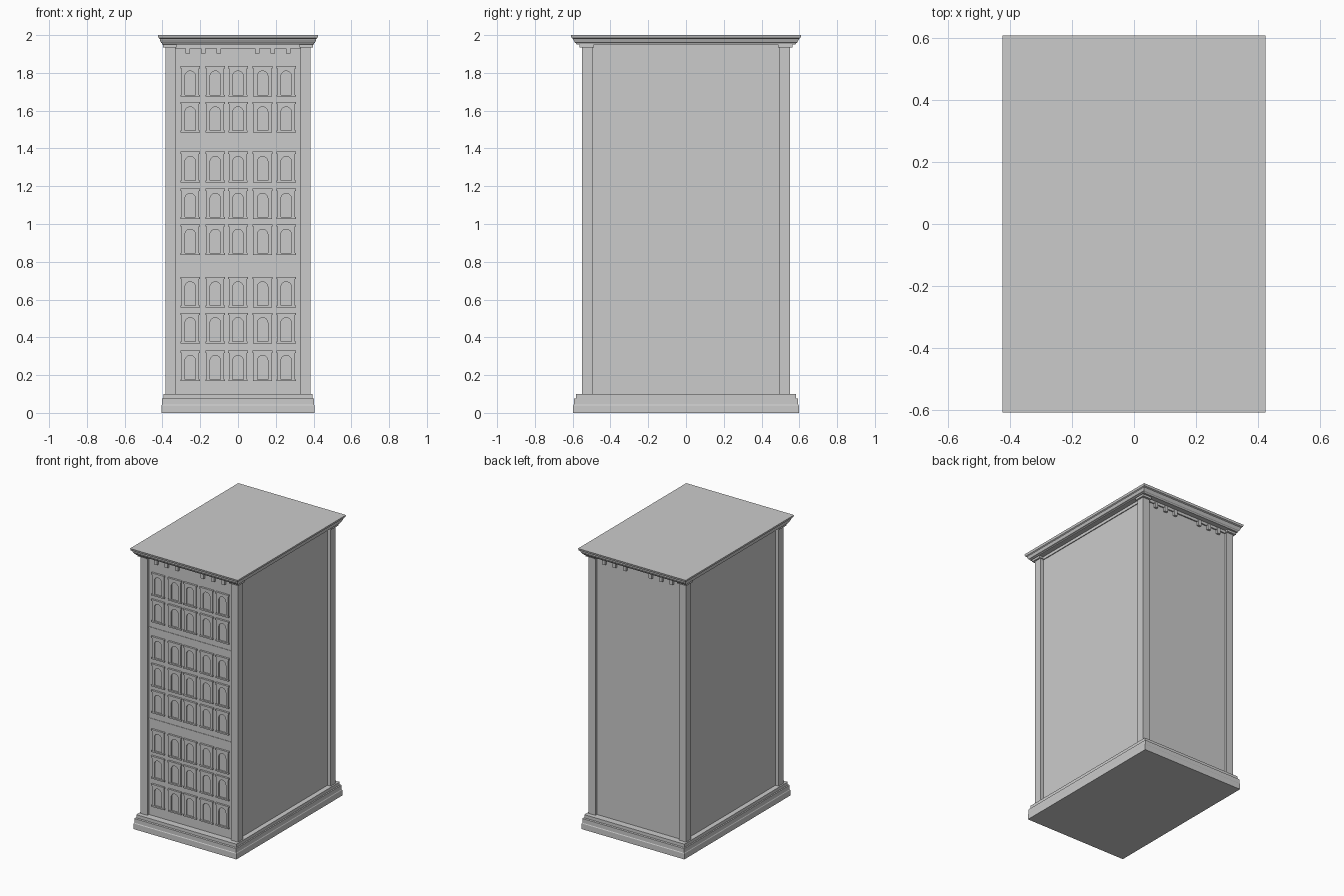
import bpy, bmesh, math

if "Cube" in bpy.data.objects:
    bpy.data.objects.remove(bpy.data.objects["Cube"])


def finish(name, bm):
    bmesh.ops.recalc_face_normals(bm, faces=bm.faces)
    me = bpy.data.meshes.new(name)
    bm.to_mesh(me)
    bm.free()
    ob = bpy.data.objects.new(name, me)
    bpy.context.collection.objects.link(ob)
    return ob


def add_box(bm, x0, x1, y0, y1, z0, z1):
    vs = bmesh.ops.create_cube(bm, size=1)["verts"]
    for v in vs:
        v.co.x = x0 if v.co.x < 0 else x1
        v.co.y = y0 if v.co.y < 0 else y1
        v.co.z = z0 if v.co.z < 0 else z1


def box(name, *dims):
    bm = bmesh.new()
    add_box(bm, *dims)
    return finish(name, bm)


def stack(name, profile):
    """Rectangular moulding lofted through (half x, half y, z) levels."""
    bm = bmesh.new()
    rings = [[bm.verts.new((sx * hx, sy * hy, z))
              for sx, sy in ((-1, -1), (1, -1), (1, 1), (-1, 1))]
             for hx, hy, z in profile]
    for a, b in zip(rings, rings[1:]):
        for i in range(4):
            j = (i + 1) % 4
            bm.faces.new((a[i], a[j], b[j], b[i]))
    bm.faces.new(rings[0][::-1])
    bm.faces.new(rings[-1])
    return finish(name, bm)


WALL_X, WALL_Y = 0.36, 0.533

# Stepped plinth, main block and cornice
stack("plinth", [(0.405, 0.597, 0), (0.405, 0.597, 0.04), (0.402, 0.594, 0.045),
                 (0.402, 0.594, 0.075), (0.395, 0.582, 0.077), (0.395, 0.582, 0.1)])
box("main_walls", -WALL_X, WALL_X, -WALL_Y, WALL_Y, 0.09, 1.96)
stack("cornice", [(0.403, 0.578, 1.95), (0.403, 0.583, 1.957), (0.408, 0.588, 1.96),
                  (0.414, 0.597, 1.975), (0.414, 0.597, 1.98),
                  (0.421, 0.606, 1.985), (0.425, 0.61, 2.0)])

# Corner pilasters with small capitals
for sx in (-1, 1):
    for sy in (-1, 1):
        bm = bmesh.new()
        for xi, xo, yi, yo, z0, z1 in ((0.33, 0.385, 0.495, 0.55, 0.09, 1.94),
                                       (0.325, 0.397, 0.488, 0.565, 1.935, 1.952)):
            xs, ys = sorted((sx * xi, sx * xo)), sorted((sy * yi, sy * yo))
            add_box(bm, *xs, *ys, z0, z1)
        finish("corner_pilaster", bm)

# Frieze strips and hanging dentils on front and back, thin strip on the sides
for s in (-1, 1):
    y0, y1 = sorted((s * 0.52, s * 0.542))
    box("frieze", -0.335, 0.335, y0, y1, 1.93, 1.952)
    x0, x1 = sorted((s * 0.35, s * 0.366))
    box("side_frieze", x0, x1, -0.5, 0.5, 1.93, 1.952)
    bm = bmesh.new()
    y0, y1 = sorted((s * 0.52, s * 0.549))
    for m in (-1, 1):
        for cx in (0.102, 0.184, 0.266):
            add_box(bm, m * cx - 0.012, m * cx + 0.012, y0, y1, 1.903, 1.945)
    finish("dentils", bm)

# Floor bands across the front
for z in (0.785, 1.435):
    box("floor_band", -0.332, 0.332, -WALL_Y - 0.003, -0.52, z - 0.006, z + 0.006)

# One arched window surround: frame, lintel and sill
W, H, R, SPRING = 0.047, 0.152, 0.028, 0.104
bm = bmesh.new()
outline = [(-R, 0), (-W, 0), (-W, H), (W, H), (W, 0), (R, 0)]
outline += [(R * math.cos(math.pi * i / 12), SPRING + R * math.sin(math.pi * i / 12))
            for i in range(13)]
face = bm.faces.new([bm.verts.new((x, 0.004, z)) for x, z in outline])
ext = bmesh.ops.extrude_face_region(bm, geom=[face])["geom"]
bmesh.ops.translate(bm, verts=[g for g in ext if isinstance(g, bmesh.types.BMVert)],
                    vec=(0, -0.013, 0))
add_box(bm, -0.052, 0.052, -0.014, 0.004, H - 0.006, H + 0.006)
add_box(bm, -0.051, 0.051, -0.012, 0.004, -0.004, 0.006)
first = finish("arched_window", bm)

# Repeat the window over five columns and eight rows
for z in (0.172, 0.372, 0.562, 0.84, 1.03, 1.225, 1.488, 1.678):
    for x in (-0.253, -0.12, 0.0, 0.13, 0.255):
        ob = bpy.data.objects.new("arched_window", first.data)
        ob.location = (x, -WALL_Y, z)
        bpy.context.collection.objects.link(ob)
bpy.data.objects.remove(first)
